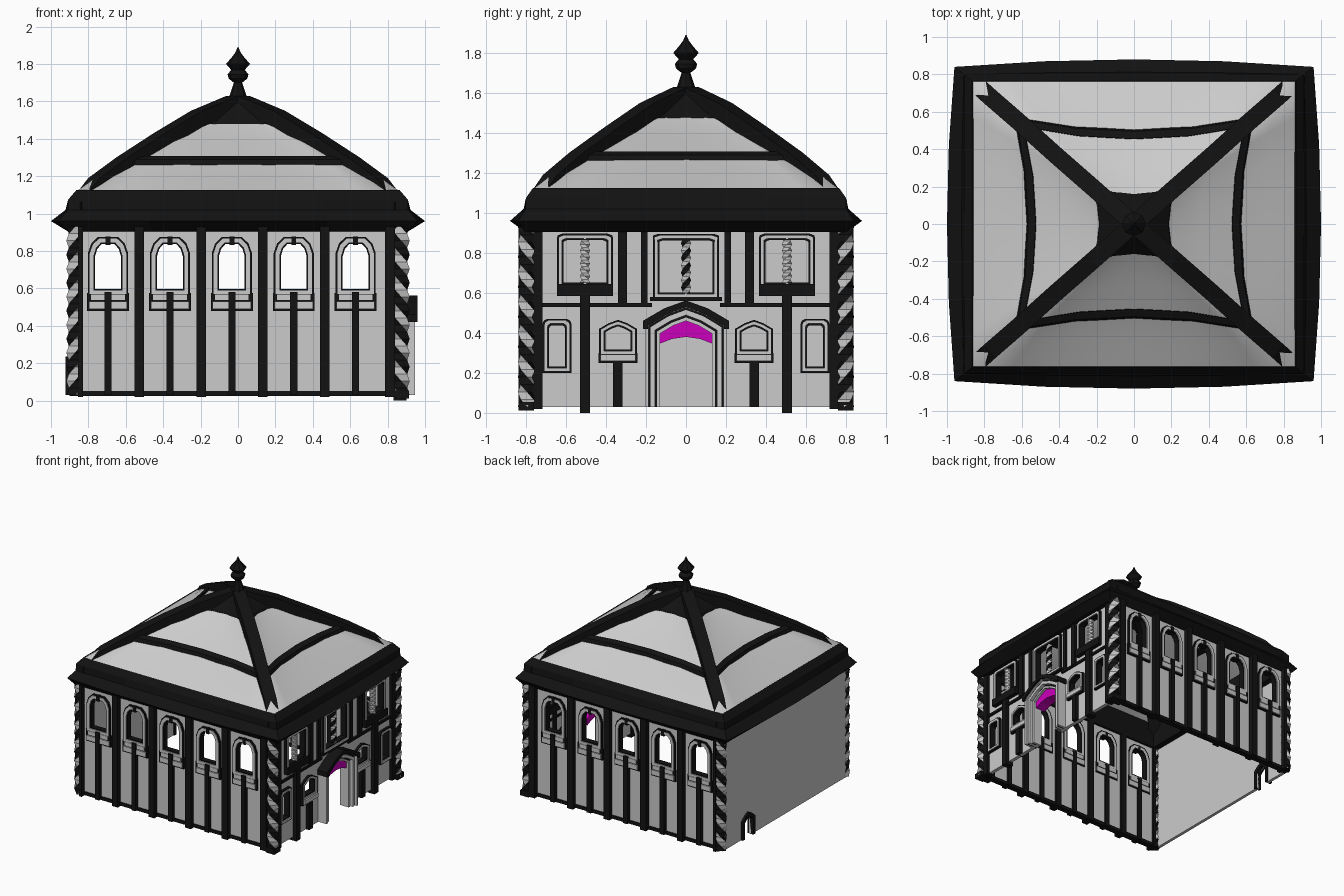
import bpy, bmesh, math
from mathutils import Matrix, Vector

if "Cube" in bpy.data.objects:
    bpy.data.objects.remove(bpy.data.objects["Cube"])


def material(name, col):
    m = bpy.data.materials.new(name)
    m.diffuse_color = (*col, 1)
    m.use_nodes = True
    m.node_tree.nodes["Principled BSDF"].inputs["Base Color"].default_value = m.diffuse_color
    return m


BLACK = material("black_timber", (0.006, 0.006, 0.006))
LIGHT = material("pale_plaster", (0.8, 0.8, 0.8))
PINK = material("magenta_panel", (0.6, 0.0, 0.5))

# wall frames: columns are u (along wall), v (up), w (outward)
FRONT = Matrix(((1, 0, 0), (0, 0, -1), (0, 1, 0))).to_4x4()
RIGHT = Matrix(((0, 0, 1), (1, 0, 0), (0, 1, 0))).to_4x4()
LEFT = Matrix(((0, 0, -1), (-1, 0, 0), (0, 1, 0))).to_4x4()


def add(name, mesh, mats=(), mirror=""):
    ob = bpy.data.objects.new(name, mesh)
    bpy.context.collection.objects.link(ob)
    for m in mats:
        mesh.materials.append(m)
    if mirror:
        mod = ob.modifiers.new("mirror", 'MIRROR')
        mod.use_axis = ('x' in mirror, 'y' in mirror, False)
        mod.use_mirror_merge = False
    return ob


def plate(name, outlines, w0, w1, frame, mat=None, mirror=""):
    """Flat outline with holes, extruded from w0 to w1 outward."""
    cu = bpy.data.curves.new(name, 'CURVE')
    cu.dimensions, cu.fill_mode, cu.extrude = '2D', 'BOTH', (w1 - w0) / 2
    for pts in outlines:
        sp = cu.splines.new('POLY')
        sp.points.add(len(pts) - 1)
        for p, (u, v) in zip(sp.points, pts):
            p.co = (u, v, 0, 1)
        sp.use_cyclic_u = True
    tmp = bpy.data.objects.new("tmp", cu)
    mesh = bpy.data.meshes.new_from_object(tmp)
    bpy.data.objects.remove(tmp)
    mesh.transform(frame @ Matrix.Translation((0, 0, (w0 + w1) / 2)))
    mesh.materials.clear()
    for p in mesh.polygons:
        p.use_smooth = False
    return add(name, mesh, [mat] if mat else [], mirror)


def rect(u0, u1, v0, v1):
    return [(u0, v0), (u1, v0), (u1, v1), (u0, v1)]


def arch(c, h, v0, vs, vt, k=0.5):
    """Opening with a faceted arch; k is the flat fraction of the top."""
    m, vm = (1 + k) / 2 + 0.08, vs + (vt - vs) * 0.6
    return [(c - h, v0), (c + h, v0), (c + h, vs), (c + h * m, vm), (c + h * k, vt),
            (c - h * k, vt), (c - h * m, vm), (c - h, vs)]


def gable(h, vs, va, v0=0.03, c=0):
    half = [(h, v0), (h, vs), (h * 0.5, vs + (va - vs) * 0.62)]
    return [(c - u, v) for u, v in half] + [(c, va)] + [(c + u, v) for u, v in half[::-1]]


def inset(pts, d):
    us, vs = [p[0] for p in pts], [p[1] for p in pts]
    cu, cv = (min(us) + max(us)) / 2, (min(vs) + max(vs)) / 2
    su, sv = 1 - 2 * d / (max(us) - min(us)), 1 - 2 * d / (max(vs) - min(vs))
    return [(cu + (u - cu) * su, cv + (v - cv) * sv) for u, v in pts]


def surround(name, pts, w0, w1, frame, total=0.038):
    """Grey window surround edged in black on both sides."""
    cuts = [0, 0.009, total - 0.008, total]
    for i, (mat, dw) in enumerate([(BLACK, 0.0), (None, 0.005), (BLACK, -0.003)]):
        plate(f"{name}_{i}", [inset(pts, cuts[i]), inset(pts, cuts[i + 1])],
              w0, w1 + dw, frame, mat, 'y')


def loft(name, levels, mats=(), closed=False, n=4, smooth=False):
    """Stack of rectangular rings whose sides bow inward by 'bow'."""
    bm = bmesh.new()
    rings = []
    for hx, hy, bow, z in levels:
        pts = []
        for s in range(4):
            a, b = ((hx, hy), (hy, hx))[s % 2]
            for i in range(n):
                t = -1 + 2 * i / n
                v = Vector((b and (a - bow * (1 - t * t)), b * t, z))
                pts.append(bm.verts.new(Matrix.Rotation(s * math.pi / 2, 3, 'Z') @ v))
        rings.append(pts)
    pairs = list(zip(rings, rings[1:])) + ([(rings[-1], rings[0])] if closed else [])
    for a, b in pairs:
        for i in range(len(a)):
            j = (i + 1) % len(a)
            bm.faces.new((a[i], a[j], b[j], b[i])).smooth = smooth
    return finish(name, bm, mats)


def finish(name, bm, mats=(), mirror=""):
    bmesh.ops.recalc_face_normals(bm, faces=bm.faces)
    mesh = bpy.data.meshes.new(name)
    bm.to_mesh(mesh)
    bm.free()
    return add(name, mesh, mats, mirror)


def tube(name, sections, mats, mirror="", alternate=False):
    bm = bmesh.new()
    rows = [[bm.verts.new(p) for p in s] for s in sections]
    k = len(rows[0])
    for a, b in zip(rows, rows[1:]):
        for i in range(k):
            f = bm.faces.new((a[i], a[(i + 1) % k], b[(i + 1) % k], b[i]))
            f.material_index = i % 2 if alternate else 0
    bm.faces.new(rows[0])
    bm.faces.new(rows[-1])
    return finish(name, bm, mats, mirror)


def twisted(name, x, y, z0, z1, r, turns, mats, mirror=""):
    n = int(turns * 8)
    secs = [[(x + r * math.cos(turns * math.tau * i / n + k * math.pi / 2),
              y + r * math.sin(turns * math.tau * i / n + k * math.pi / 2),
              z0 + (z1 - z0) * i / n) for k in range(4)] for i in range(n + 1)]
    return tube(name, secs, mats, mirror, True)


# front and back walls with five arched windows each
centres = [-0.695 + 0.331 * i for i in range(5)]
frames = [arch(c, 0.107, 0.56, 0.79, 0.875) for c in centres]
plate("long_wall", [rect(-0.86, 0.86, 0.03, 0.95)] + [inset(f, 0.036) for f in frames],
      0.77, 0.80, FRONT, None, 'y')
for c, f in zip(centres, frames):
    surround("arched_window", f, 0.765, 0.815, FRONT)
    plate("window_sill_edge", [rect(c - 0.112, c + 0.112, 0.48, 0.575)], 0.765, 0.815, FRONT, BLACK, 'y')
    plate("window_sill", [rect(c - 0.102, c + 0.102, 0.49, 0.53)], 0.76, 0.825, FRONT, None, 'y')
    plate("window_sill_top", [rect(c - 0.09, c + 0.09, 0.537, 0.568)], 0.76, 0.822, FRONT, None, 'y')
    plate("sill_post", [rect(c - 0.019, c + 0.019, 0.03, 0.58)], 0.755, 0.833, FRONT, BLACK, 'y')
    plate("keystone", [rect(c - 0.013, c + 0.013, 0.832, 0.878)], 0.765, 0.824, FRONT, BLACK, 'y')
for u0, u1 in [(c + 0.141, c + 0.192) for c in centres[:-1]] + [(0.785, 0.84), (-0.855, -0.83)]:
    plate("wall_post", [rect(u0, u1, 0.02, 0.93)], 0.75, 0.838, FRONT, BLACK, 'y')
plate("wall_base", [rect(-0.9, 0.9, 0.025, 0.052)], 0.762, 0.808, FRONT, BLACK, 'y')

# entrance wall openings
side_win = arch(0.505, 0.14, 0.62, 0.872, 0.897, 0.8)
mid_win = arch(0, 0.165, 0.57, 0.872, 0.895, 0.85)
low_outer = arch(0.645, 0.072, 0.20, 0.445, 0.47, 0.7)
low_inner = gable(0.095, 0.42, 0.465, 0.285, 0.34)


def flip(pts):
    return [(-u, v) for u, v in pts]


door = gable(0.135, 0.40, 0.475, 0.031)
wall = [(-0.78, 0.03)] + gable(0.135, 0.40, 0.475) + [(0.78, 0.03), (0.78, 0.95), (-0.78, 0.95)]
holes = [inset(mid_win, 0.03)]
for p in (side_win, low_outer, low_inner):
    holes += [inset(p, 0.03), flip(inset(p, 0.03))]
plate("entrance_wall", [wall] + holes, 0.84, 0.87, RIGHT)
for nm, p in (("side_window", side_win), ("low_window", low_outer), ("niche_window", low_inner)):
    surround(nm, p, 0.835, 0.89, RIGHT, 0.032)
surround("centre_window", mid_win, 0.835, 0.89, RIGHT, 0.032)

# entrance wall timbers
for u0, u1, v0, v1, d in [(0.48, 0.53, 0.0, 0.6, 0.9), (0.318, 0.365, 0.03, 0.25, 0.9),
                          (0.295, 0.34, 0.54, 0.93, 0.89), (0.193, 0.225, 0.54, 0.93, 0.885),
                          (0.717, 0.77, 0.02, 0.93, 0.895), (0.365, 0.645, 0.585, 0.645, 0.905),
                          (0.17, 0.72, 0.53, 0.55, 0.885), (0.0, 0.18, 0.56, 0.58, 0.895),
                          (0.243, 0.437, 0.25, 0.30, 0.893)]:
    plate("entrance_timber", [rect(u0, u1, v0, v1)], 0.832, d, RIGHT, BLACK, 'y')
plate("niche_sill", [rect(0.252, 0.428, 0.26, 0.292)], 0.84, 0.905, RIGHT, None, 'y')
twisted("side_window_colonnette", 0.865, 0.505, 0.62, 0.875, 0.025, 2, [LIGHT, LIGHT], 'y')
twisted("centre_colonnette", 0.865, 0, 0.59, 0.885, 0.025, 2, [BLACK, LIGHT])

# stepped doorway with pointed hood and coloured arch panel
steps = [(0.205, 0.188, 0.945, None), (0.188, 0.178, 0.925, BLACK), (0.178, 0.155, 0.932, None),
         (0.155, 0.145, 0.905, BLACK), (0.145, 0.13, 0.912, None)]
for a, b, w, mat in steps:
    o, i = (gable(h, 0.40 + (h - 0.135) * 0.65, 0.46 + (h - 0.13) * 1.15) for h in (a, b))
    plate("door_jamb", [o + i[::-1]], 0.835, w, RIGHT, mat)
o, i = gable(0.216, 0.46, 0.562, 0.42), gable(0.19, 0.435, 0.53, 0.42)
plate("door_hood", [o + i[::-1]], 0.86, 0.96, RIGHT, BLACK)
plate("door_arch_panel", [[(-0.135, 0.345), (-0.07, 0.37), (0, 0.38), (0.07, 0.37), (0.135, 0.345),
                           (0.135, 0.40), (0.07, 0.44), (0, 0.47), (-0.07, 0.44), (-0.135, 0.40)]],
      0.80, 0.89, RIGHT, PINK)

# plain rear wall with a small hatch
hatch = gable(0.055, 0.16, 0.2, 0.03, -0.5)
plate("rear_wall", [[(-0.80, 0.03)] + hatch + [(0.80, 0.03), (0.80, 0.95), (-0.80, 0.95)]],
      0.88, 0.905, LEFT)
plate("hatch_frame", [gable(0.08, 0.18, 0.235, 0.03, -0.5) + hatch[::-1]], 0.87, 0.922, LEFT, BLACK)

# twisted corner columns
twisted("corner_column", 0.872, 0.795, 0.03, 0.93, 0.046, 3, [BLACK, LIGHT], 'xy')
plate("corner_column_foot", [rect(0.84, 0.915, 0.012, 0.055)], 0.76, 0.838, FRONT, BLACK, 'y')

# eaves
loft("eaves", [(0.83, 0.75, 0, 1.10), (0.83, 0.75, 0, 0.905), (0.91, 0.805, 0, 0.905),
               (0.96, 0.84, -0.04, 0.96), (0.91, 0.80, -0.012, 1.02), (0.908, 0.80, 0, 1.075),
               (0.865, 0.765, 0, 1.125)], [BLACK], True)

# roof panels, horizontal rib, crown
loft("roof_panels", [(0.87, 0.77, 0, 1.115), (0.75, 0.66, 0.045, 1.20), (0.61, 0.54, 0.065, 1.28),
                     (0.42, 0.385, 0.06, 1.385), (0.22, 0.20, 0.04, 1.48), (0.05, 0.05, 0.01, 1.6)],
     n=8, smooth=True)
loft("roof_ring_rib", [(0.64, 0.57, 0.065, 1.26), (0.63, 0.56, 0.065, 1.29),
                       (0.59, 0.52, 0.065, 1.308), (0.585, 0.515, 0.065, 1.275)], [BLACK], True)
loft("roof_crown", [(0.235, 0.21, 0.045, 1.465), (0.225, 0.20, 0.045, 1.495),
                    (0.035, 0.035, 0.0, 1.63), (0.03, 0.03, 0, 1.58)], [BLACK], True)

# hip ribs
hip = [(0.87, 0.77, 1.06), (0.77, 0.68, 1.19), (0.62, 0.55, 1.30),
       (0.42, 0.37, 1.43), (0.22, 0.195, 1.55), (0.03, 0.027, 1.63)]
side, drop = Vector((-0.66, 0.75, 0)) * 0.047, Vector((0, 0, 0.085))
tube("hip_rib", [[Vector(p) + side, Vector(p) - side, Vector(p) - side - drop, Vector(p) + side - drop]
                 for p in hip], [BLACK], 'xy')

# finial
profile = [(0.065, 1.59), (0.044, 1.635), (0.022, 1.70), (0.05, 1.722), (0.056, 1.745), (0.036, 1.768),
           (0.064, 1.80), (0.034, 1.835), (0.015, 1.86), (0.002, 1.89)]
tube("finial", [[(r * math.cos(k * math.pi / 4), r * math.sin(k * math.pi / 4), z) for k in range(8)]
                for r, z in profile], [BLACK])
